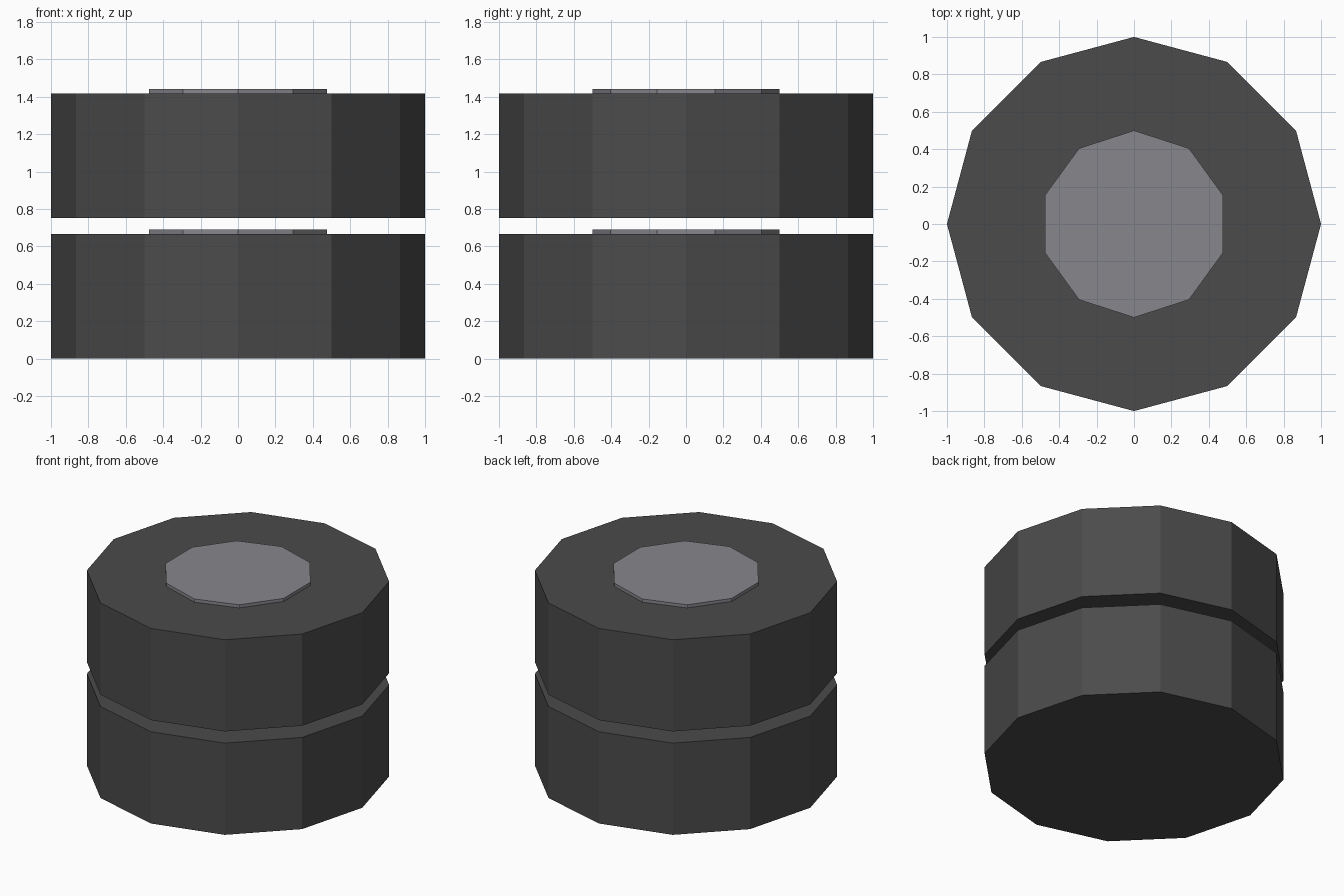
import bpy

if "Cube" in bpy.data.objects:
    bpy.data.objects.remove(bpy.data.objects["Cube"])


def material(name, color):
    mat = bpy.data.materials.new(name)
    mat.diffuse_color = (*color, 1.0)
    mat.use_nodes = True
    mat.node_tree.nodes["Principled BSDF"].inputs["Base Color"].default_value = mat.diffuse_color
    return mat


rubber = material("dark_rubber", (0.07, 0.07, 0.07))
metal = material("grey_metal", (0.24, 0.24, 0.265))


def disc(name, sides, radius, bottom, top, mat):
    bpy.ops.mesh.primitive_cylinder_add(
        vertices=sides, radius=radius, depth=top - bottom,
        location=(0, 0, (bottom + top) / 2))
    obj = bpy.context.object
    obj.name = name
    obj.data.materials.append(mat)


# Two stacked tyres, each with a thin hub plate on its upper face
HEIGHT, HUB = 0.667, 0.023
for name, base in (("lower", 0.0), ("upper", 0.752)):
    disc(name + "_tyre", 12, 1.0, base, base + HEIGHT, rubber)
    disc(name + "_hub", 10, 0.5, base + HEIGHT, base + HEIGHT + HUB, metal)
